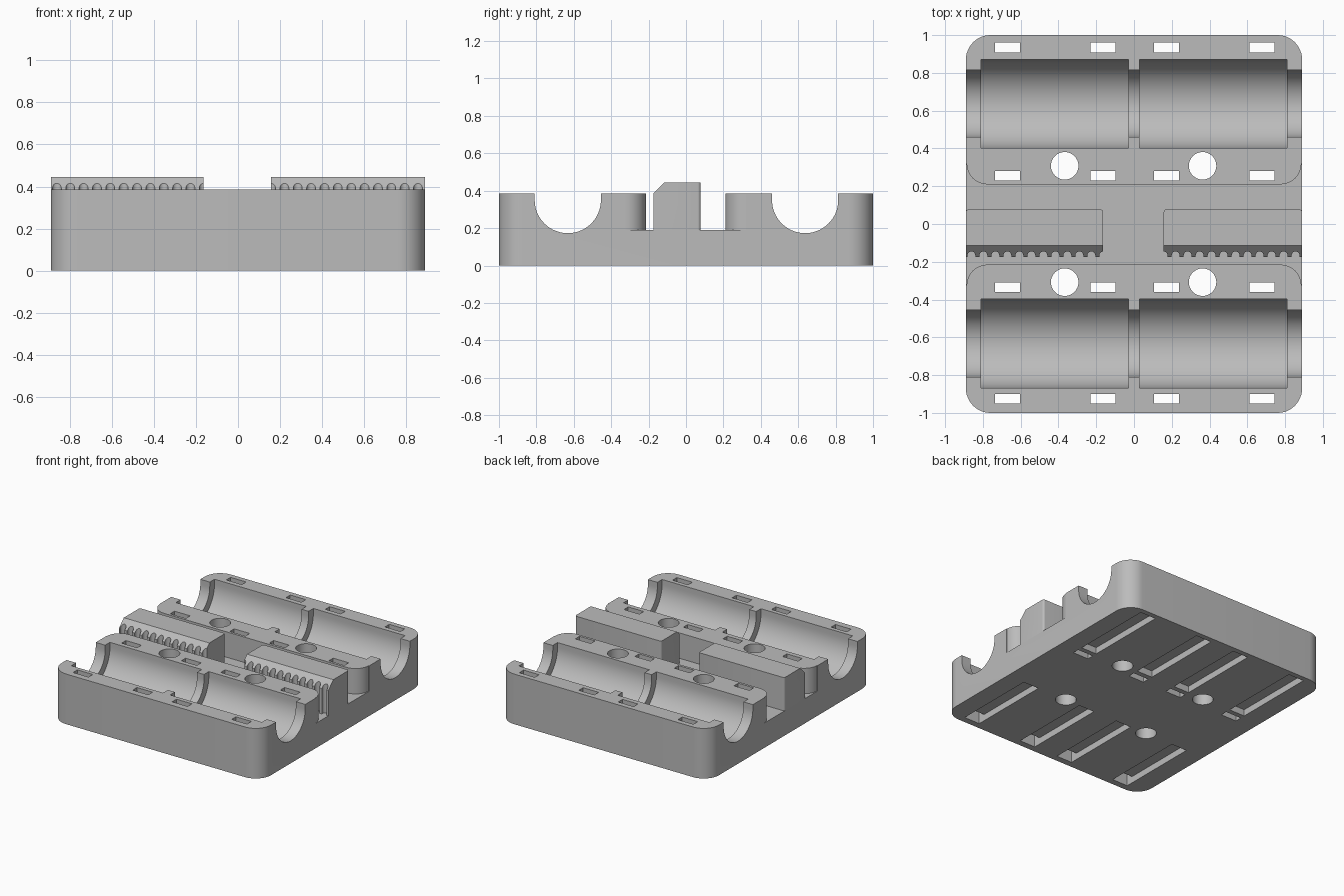
import bpy, bmesh
from math import sin, cos, pi, radians

cube = bpy.data.objects.get("Cube")
if cube:
    bpy.data.objects.remove(cube, do_unlink=True)

grey = bpy.data.materials.new("light_grey_plastic")
grey.use_nodes = True
colour = (0.5, 0.5, 0.5, 1)
grey.diffuse_color = colour
grey.node_tree.nodes["Principled BSDF"].inputs["Base Color"].default_value = colour

HALF_X, TOP, FLOOR = 0.89, 0.385, 0.19


def arc(cx, cy, r, a0, a1, n=12):
    """Points on an arc, angles in degrees."""
    angles = [radians(a0 + (a1 - a0) * i / n) for i in range(n + 1)]
    return [(cx + r * cos(a), cy + r * sin(a)) for a in angles]


def prism(name, pts, axis, lo, hi):
    """Extrude an outline along z (x, y points) or along x (y, z points)."""
    bm = bmesh.new()
    place = (lambda p: (p[0], p[1], lo)) if axis == "z" else (lambda p: (lo, p[0], p[1]))
    face = bm.faces.new([bm.verts.new(place(p)) for p in pts])
    out = bmesh.ops.extrude_face_region(bm, geom=[face])
    moved = [v for v in out["geom"] if isinstance(v, bmesh.types.BMVert)]
    step = (0, 0, hi - lo) if axis == "z" else (hi - lo, 0, 0)
    bmesh.ops.translate(bm, verts=moved, vec=step)
    bmesh.ops.recalc_face_normals(bm, faces=bm.faces)
    mesh = bpy.data.meshes.new(name)
    bm.to_mesh(mesh)
    bm.free()
    mesh.materials.append(grey)
    ob = bpy.data.objects.new(name, mesh)
    bpy.context.collection.objects.link(ob)
    return ob


def rect(x0, x1, y0, y1):
    return [(x0, y0), (x1, y0), (x1, y1), (x0, y1)]


def cut(target, cutter):
    """Subtract a cutter and throw it away."""
    mod = target.modifiers.new("cut", "BOOLEAN")
    mod.operation, mod.solver, mod.object = "DIFFERENCE", "EXACT", cutter
    cutter.hide_render = True
    bpy.context.view_layer.objects.active = target
    bpy.ops.object.modifier_apply(modifier=mod.name)
    bpy.data.objects.remove(cutter, do_unlink=True)


def smooth(ob):
    bpy.ops.object.select_all(action="DESELECT")
    ob.select_set(True)
    bpy.context.view_layer.objects.active = ob
    bpy.ops.object.shade_smooth_by_angle(angle=radians(30))


# Carriage body: rounded block
R = 0.13
cx, cy = HALF_X - R, 1 - R
outline = (arc(cx, cy, R, 0, 90) + arc(-cx, cy, R, 90, 180)
           + arc(-cx, -cy, R, 180, 270) + arc(cx, -cy, R, 270, 360))
body = prism("carriage_body", outline, "z", 0, TOP)

# Belt channel across the middle, flaring around the rounded inner corners
r, back, front, e = 0.11, 0.21, -0.215, HALF_X + 0.02
ix = HALF_X - 0.004 - r
flare = (arc(ix, back + r, r, 270, 360) + [(e, back + r), (e, front - r)]
         + arc(ix, front - r, r, 0, 90)
         + arc(-ix, front - r, r, 90, 180) + [(-e, front - r), (-e, back + r)]
         + arc(-ix, back + r, r, 180, 270))
cut(body, prism("channel_cutter", flare, "z", FLOOR, TOP + 0.2))

# Bearing seats and rod grooves
for y in (-0.632, 0.637):
    for radius, spans in ((0.177, [(-1, 1)]),
                          (0.235, [(-0.81, -0.03), (0.03, 0.81)])):
        trough = arc(y, 0.35, radius, 180, 360, 40)
        trough += [(y + radius, 0.6), (y - radius, 0.6)]
        for x0, x1 in spans:
            cut(body, prism("trough_cutter", trough, "x", x0, x1))

# Tie slots through the body, with trenches underneath
for x in (-0.67, -0.163, 0.172, 0.678):
    x0, x1 = x - 0.066, x + 0.066
    for y in (-0.925, -0.335, 0.255, 0.935):
        cut(body, prism("slot_cutter", rect(x0, x1, y - 0.026, y + 0.026), "z", -0.1, 0.6))
    for y0, y1 in ((-0.951, -0.309), (0.319, 0.961)):
        cut(body, prism("trench_cutter", rect(x0, x1, y0, y1), "z", -0.1, 0.05))

# Screw holes
for x in (-0.367, 0.363):
    for y in (-0.308, 0.308):
        cut(body, prism("hole_cutter", arc(x, y, 0.073, 0, 348.75, 31), "z", -0.1, 0.6))
smooth(body)

# Toothed belt clamps with a chamfered front edge
clamp_profile = [(-0.175, FLOOR), (-0.175, 0.385), (-0.115, 0.445),
                 (0.078, 0.445), (0.078, FLOOR)]
PITCH, GROOVE = 0.0635, 0.021
for name, x0, x1, first in (("belt_clamp_right", -HALF_X, -0.163, -0.861),
                            ("belt_clamp_left", 0.157, HALF_X, 0.157)):
    clamp = prism(name, clamp_profile, "x", x0, x1)
    # Softened rear corners
    bm = bmesh.new()
    bm.from_mesh(clamp.data)
    rear = [ed for ed in bm.edges if all(v.co.y > 0.07 for v in ed.verts)
            and abs(ed.verts[0].co.z - ed.verts[1].co.z) > 0.1]
    bmesh.ops.bevel(bm, geom=rear, offset=0.016, segments=4, profile=0.5,
                    affect="EDGES")
    bm.to_mesh(clamp.data)
    bm.free()
    # Belt tooth grooves
    for i in range(12):
        gx = first + i * PITCH
        notch = arc(gx, -0.166, GROOVE, 0, 180, 10)
        notch += [(gx - GROOVE, -0.2), (gx + GROOVE, -0.2)]
        cut(clamp, prism("tooth_cutter", notch, "z", 0.1, 0.6))
    smooth(clamp)
